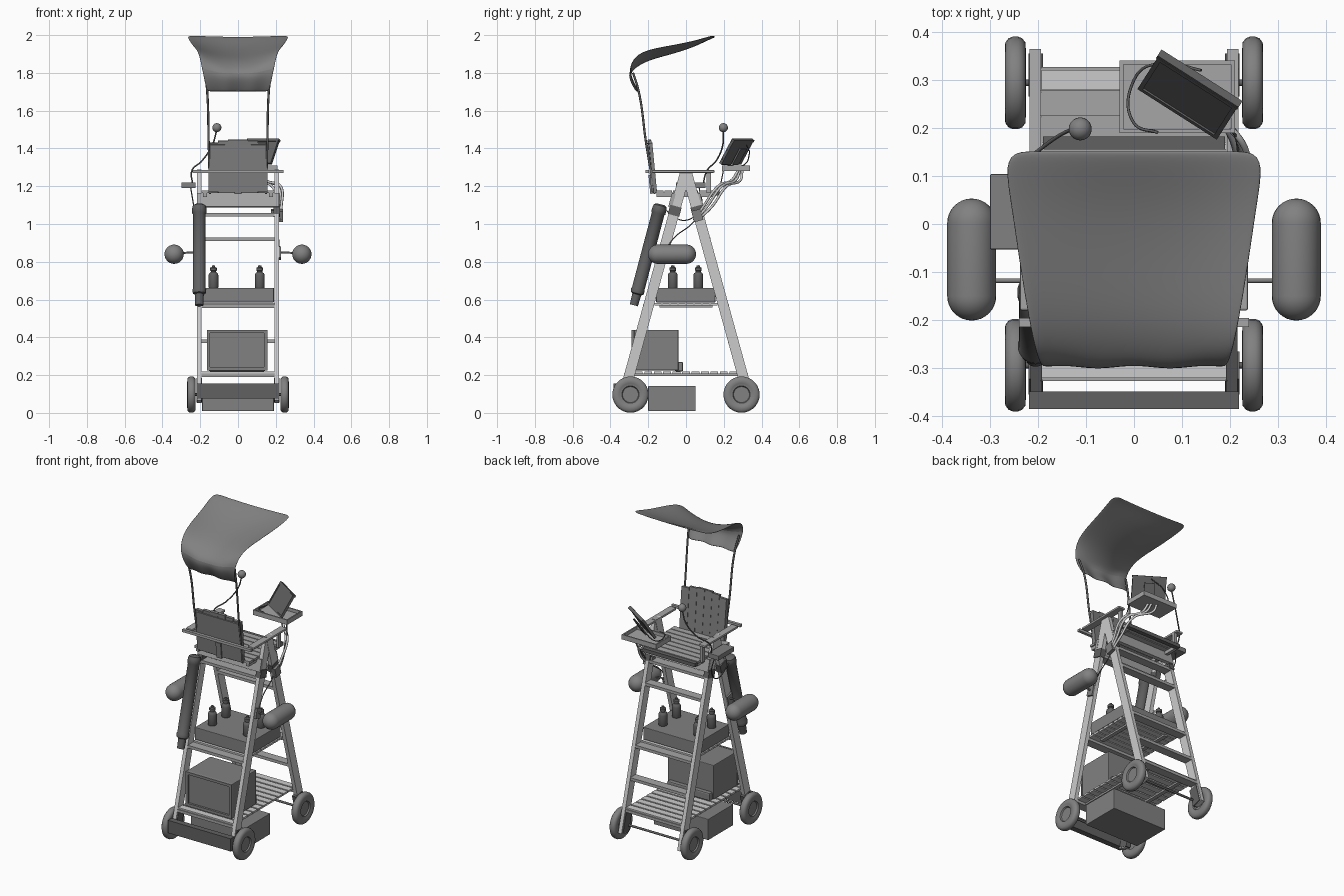
import bpy, bmesh, math
from mathutils import Vector, Matrix

if "Cube" in bpy.data.objects:
    bpy.data.objects.remove(bpy.data.objects["Cube"])

SLOPE = 0.276                      # sideways run of the A-frame legs per unit of height
LEAN = math.atan(SLOPE)


def leg_y(z):
    return 0.01 + (1.25 - z) * SLOPE


def finish(name, bm, smooth=False):
    bmesh.ops.recalc_face_normals(bm, faces=bm.faces)
    me = bpy.data.meshes.new(name)
    bm.to_mesh(me)
    bm.free()
    ob = bpy.data.objects.new(name, me)
    bpy.context.collection.objects.link(ob)
    if smooth:
        bpy.ops.object.select_all(action='DESELECT')
        ob.select_set(True)
        bpy.context.view_layer.objects.active = ob
        bpy.ops.object.shade_smooth_by_angle(angle=math.radians(40))
    return ob


def box(name, c, s, rot=(0, 0, 0), bevel=0.0):
    bm = bmesh.new()
    bmesh.ops.create_cube(bm, size=1, matrix=Matrix.Diagonal((*s, 1)))
    ob = finish(name, bm)
    ob.location, ob.rotation_euler = c, rot
    if bevel:
        m = ob.modifiers.new("bevel", 'BEVEL')
        m.width, m.segments = bevel, 2
    return ob


def span(name, x, y, z, bevel=0.0):
    """Box from (min, max) ranges."""
    r = (x, y, z)
    return box(name, [sum(a) / 2 for a in r], [a[1] - a[0] for a in r], bevel=bevel)


def lathe(name, profile, loc, axis=(0, 0, 1), n=28):
    """Spin (radius, height) points about an axis through loc."""
    bm = bmesh.new()
    vs = [bm.verts.new((r, 0, h)) for r, h in profile]
    es = [bm.edges.new(p) for p in zip(vs, vs[1:])]
    bmesh.ops.spin(bm, geom=vs + es, cent=(0, 0, 0), axis=(0, 0, 1),
                   angle=math.tau, steps=n)
    bmesh.ops.remove_doubles(bm, verts=bm.verts, dist=1e-5)
    ob = finish(name, bm, True)
    ob.location = loc
    ob.rotation_euler = Vector(axis).to_track_quat('Z', 'Y').to_euler()
    return ob


def tube(name, pts, r):
    cu = bpy.data.curves.new(name, 'CURVE')
    cu.dimensions, cu.bevel_depth, cu.bevel_resolution = '3D', r, 2
    cu.use_fill_caps = True
    sp = cu.splines.new('BEZIER')
    sp.bezier_points.add(len(pts) - 1)
    for b, p in zip(sp.bezier_points, pts):
        b.co = p
        b.handle_left_type = b.handle_right_type = 'AUTO'
    ob = bpy.data.objects.new(name, cu)
    bpy.context.collection.objects.link(ob)
    return ob


# A-frame legs, wheels and axles
WHEEL = [(0, -.01), (.042, -.01), (.046, -.018), (.06, -.02), (.064, -.022), (.084, -.021),
         (.093, -.014), (.096, -.006), (.096, .006), (.093, .014), (.084, .021), (.064, .022),
         (.06, .02), (.046, .018), (.042, .01), (0, .01)]
for e, end in ((-1, "front"), (1, "rear")):
    for s, side in ((-1, "left"), (1, "right")):
        zt, zb = (1.28, .06)
        box(f"{end}_leg_{side}", (s * (.205 + .001 * e), e * leg_y((zt + zb) / 2), (zt + zb) / 2),
            (.024, .055, (zt - zb) / math.cos(LEAN)), (e * LEAN, 0, 0))
        lathe(f"{end}_wheel_{side}", WHEEL, (s * .247, e * .294, .097), (s, 0, 0))
        box(f"{end}_bracket_{side}", (s * .205, e * .31, .12), (.03, .06, .12), (e * LEAN, 0, 0))
        box(f"{end}_strap_{side}", (s * .205, e * leg_y(1.07), 1.07), (.034, .062, .05), (e * LEAN, 0, 0))
    tube(f"{end}_axle", [(-.25, e * .294, .097), (.25, e * .294, .097)], .007)
    # Apron boards under the seat
    box(f"{end}_apron", (0, e * (leg_y(1.125) + .03), 1.125), (.435, .02, .075), (e * LEAN, 0, 0))
    # Ladder steps
    for z in (1.05, .92, .565, .38, .2):
        if e > 0 or z not in (.92, .38):
            box(f"{end}_step", (0, e * leg_y(z), z), (.39, .055, .018))
box("front_bumper", (0, -.367, .115), (.437, .036, .08))


# Slatted shelves
def shelf(name, half, z, pitch, w):
    n = round(2 * half / pitch)
    for i in range(n):
        box(name + "_slat", (0, -half + (i + .5) * 2 * half / n, z), (.385, w, .012))
    for s in (-1, 1):
        box(name + "_cleat", (s * .12, 0, z - .01), (.025, 2 * half - .06, .012))


shelf("lower_shelf", .325, .212, .05, .041)
shelf("middle_shelf", .17, .575, .043, .036)

# Storage boxes
span("bottom_crate", (-.19, .19), (-.2, .05), (.01, .142), .003)
span("cooler_box", (-.19, .19), (-.158, .155), (.585, .662), .003)

# Monitor with recessed screen and stepped foot
span("monitor_body", (-.165, .155), (-.275, -.04), (.225, .44), .004)
span("monitor_foot", (-.155, .145), (-.06, -.015), (.22, .27), .008)
for n, x, z in (("left", (-.165, -.148), (.225, .44)), ("right", (.138, .155), (.225, .44)),
                ("top", (-.148, .138), (.424, .44)), ("bottom", (-.148, .138), (.225, .243))):
    span(f"monitor_bezel_{n}", x, (-.288, -.275), z)

# Bottles
BOTTLE = [(0, 0), (.024, 0), (.026, .004), (.026, .066), (.023, .076), (.014, .084), (.014, .09),
          (.018, .091), (.018, .106), (.009, .11), (.008, .118), (0, .12)]
for x in (-.13, .115):
    for y in (-.07, .065):
        lathe("bottle", BOTTLE, (x, y, .662), n=20)

# Side floats on short rods
R, H = .051, .076
CAP = [(R * math.sin(a), -H - R * math.cos(a)) for a in [i * math.pi / 16 for i in range(9)]]
CAP += [(r, -h) for r, h in reversed(CAP)]
for s in (-1, 1):
    lathe("float", CAP, (s * .338, -.074, .84), (0, 1, 0))
    tube("rod", [(s * .2, -.118, .845), (s * .25, -.118, .85), (s * .31, -.118, .842)], .005)
    box("rod_plate", (s * .222, -.118, .845), (.012, .05, .06), (-LEAN, 0, 0))

# Long canister strapped along the front left leg
lathe("canister", [(0, 0), (.022, 0), (.024, .06), (.034, .065), (.037, .085), (.034, .09),
                   (.034, .50), (.038, .505), (.038, .53), (.034, .545), (.02, .553), (0, .553)],
      (-.205, -.276, .57), (0, .265, 1))

# Seat slats and armrests
for i in range(7):
    box("seat_slat", (0, -.14 + i * .046, 1.17), (.385, .04, .014))
for s in (-1, 1):
    box("seat_side_rail", (s * .175, 0, 1.155), (.02, .31, .025))
    box("armrest", (s * .215, -.015, 1.278), (.045, .33, .014), bevel=.004)
    box("armrest_post", (s * .2, .12, 1.22), (.016, .025, .11))
span("edge_board", (-.19, .19), (.155, .182), (1.15, 1.172))
box("armrest_cross_bar", (0, -.205, 1.278), (.48, .018, .016))

# Backrest: leaning slats with an arched top, closed by a panel behind
tilt = math.radians(5.5)
for i in range(6):
    u = (i - 2.5) / 2.5
    h = .283 - .018 * u * u
    box("backrest_slat", (u * .131, -.168 - .05 * h + .005 * u * u, 1.165 + h / 2),
        (.051, .018, h), (tilt, 0, u * .06))
box("backrest_panel", (0, -.19, 1.295), (.31, .01, .25), (tilt, 0, 0))
box("backrest_spine", (0, -.187, 1.21), (.035, .014, .1), (tilt, 0, 0))

# Canopy poles and draped cloth
for s in (-1, 1):
    tube("pole", [(s * .148, -.165, 1.16), (s * .155, -.21, 1.42), (s * .163, -.25, 1.70),
                  (s * .174, -.28, 1.80)], .006)
ROWS = [(.152, 1.996, .245, .006), (.128, 1.994, .272, .012), (.04, 1.968, .257, .03),
        (-.08, 1.945, .24, .045), (-.2, 1.925, .22, .055), (-.27, 1.89, .205, .06),
        (-.302, 1.825, .192, .03), (-.288, 1.76, .178, .008), (-.255, 1.70, .166, 0)]
bm = bmesh.new()
grid = []
for k, (y, z, w, sag) in enumerate(ROWS):
    row = []
    for j in range(13):
        u = j / 6 - 1
        fold = .008 * math.cos(2.5 * math.pi * u) * max(0, k - 5) / 3
        row.append(bm.verts.new((u * w, y + fold, z - sag * (1 - u * u))))
    grid.append(row)
for a, b in zip(grid, grid[1:]):
    for j in range(12):
        bm.faces.new((a[j], a[j + 1], b[j + 1], b[j]))
canopy = finish("canopy", bm, True)
for p in canopy.data.polygons:
    p.use_smooth = True
m = canopy.modifiers.new("thickness", 'SOLIDIFY')
m.thickness, m.offset = .006, 0
m = canopy.modifiers.new("subdivision", 'SUBSURF')
m.levels = m.render_levels = 2

# Tray with low walls
span("tray_base", (-.03, .21), (.19, .34), (1.28, 1.29))
for x, y in (((-.03, -.022), (.19, .34)), ((.202, .21), (.19, .34)),
             ((-.022, .202), (.19, .198)), ((-.022, .202), (.332, .34))):
    span("tray_wall", x, y, (1.28, 1.31))

# Tablet leaning on the tray, with raised border and stand
rot = Matrix.Rotation(math.radians(-32.5), 4, 'Z') @ Matrix.Rotation(math.radians(58), 4, 'X')


def tablet(name, c, s):
    ob = box(name, (0, 0, 0), s)
    ob.matrix_world = Matrix.Translation((.115, .268, 1.38)) @ rot @ Matrix.Translation(c)


tablet("tablet_body", (0, 0, 0), (.195, .145, .012))
for s in (-1, 1):
    tablet("tablet_border_side", (s * .093, 0, .007), (.01, .145, .006))
    tablet("tablet_border_end", (0, s * .068, .007), (.195, .01, .006))
tablet("tablet_top_grip", (0, .073, 0), (.2, .012, .018))
tablet("tablet_stand", (0, -.01, -.025), (.06, .1, .01))

# Tray support arms, clamp and cables
for i, (dx, dy) in enumerate(((0, 0), (-.03, .025), (.015, -.02))):
    tube("tray_arm", [(.222, .05 + dy * .4, 1.02), (.225 + dx * .3, .11 + dy, 1.09),
                      (.21 + dx, .19 + dy, 1.2), (.13 + dx, .265 + dy, 1.235),
                      (.11 + dx, .285 + dy * .5, 1.282)], .007)
box("arm_clamp", (.225, .06, 1.045), (.025, .05, .06), (LEAN, 0, 0))
box("arm_clamp_pad", (.19, .07, 1.06), (.03, .03, .03), (LEAN, 0, 0))
tube("tablet_cable", [(.14, .32, 1.42), (.06, .335, 1.37), (0, .3, 1.31), (.0, .21, 1.315), (.05, .19, 1.315)], .003)
tube("hanging_cable", [(.2, .2, 1.29), (.215, .17, 1.18), (.215, .03, 1.0), (.215, -.06, .93), (.22, -.11, .86)], .003)
tube("control_cable", [(-.25, .07, 1.19), (-.235, .08, 1.1), (-.222, .0, 1.02), (-.222, -.12, 1.08)], .003)

# Control box with gooseneck microphone
span("control_box", (-.3, -.225), (-.053, .104), (1.19, 1.22), .003)
tube("gooseneck", [(-.24, .09, 1.21), (-.245, .11, 1.28), (-.19, .16, 1.335), (-.135, .195, 1.42), (-.112, .198, 1.5)], .004)
lathe("microphone_ball", [(.024 * math.sin(i * math.pi / 12), -.024 * math.cos(i * math.pi / 12))
                          for i in range(13)], (-.112, .198, 1.51), n=20)

# Shades: light wood, seat wood, dark fittings, everything else mid grey
SHADES = {"light": (.55, ("_leg_", "shelf_slat", "tray_arm")),
          "wood": (.38, ("_step", "seat_", "armrest", "tray_", "_apron", "cleat")),
          "dark": (.12, ("bumper", "tablet", "canister", "bottle", "pole", "axle", "cable",
                         "gooseneck", "bracket", "strap", "edge_board"))}
mats = {n: bpy.data.materials.new(n) for n in (*SHADES, "mid")}
for n, mat in mats.items():
    v = SHADES[n][0] if n in SHADES else .22
    mat.diffuse_color = (v, v, v, 1)
for ob in bpy.data.objects:
    kind = next((n for n, (_, keys) in SHADES.items() if any(k in ob.name for k in keys)), "mid")
    ob.data.materials.append(mats[kind])

for m in bpy.data.materials:
    if m.users and not m.is_grease_pencil:
        m.use_nodes = True
        m.node_tree.nodes["Principled BSDF"].inputs["Base Color"].default_value = m.diffuse_color
